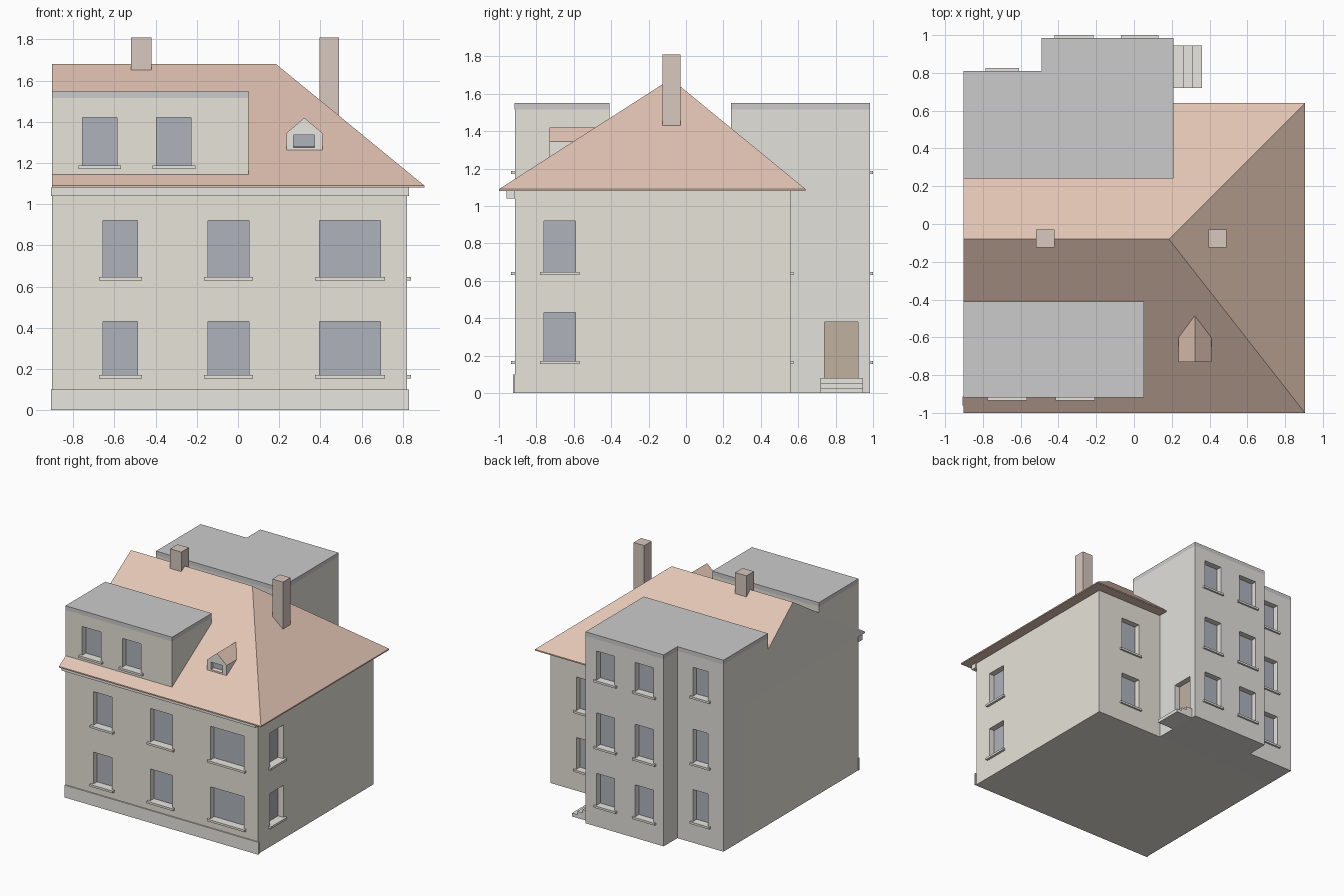
import bpy, bmesh

if "Cube" in bpy.data.objects:
    bpy.data.objects.remove(bpy.data.objects["Cube"])

def mat(name, r, g, b):
    m = bpy.data.materials.new(name)
    m.diffuse_color = (r, g, b, 1)
    m.use_nodes = True
    m.node_tree.nodes["Principled BSDF"].inputs["Base Color"].default_value = m.diffuse_color
    return m

CREAM = mat("cream_render", .80, .77, .69)
STONE = mat("stone_grey", .77, .75, .71)
TRIM = mat("pale_trim", .81, .79, .74)
TILE = mat("roof_tile", .77, .56, .46)
FLAT = mat("flat_roof_grey", .60, .60, .61)
GLASS = mat("window_glass", .43, .45, .50)
WOOD = mat("door_wood", .53, .44, .35)
BRICK = mat("chimney_brick", .68, .58, .52)


def mesh_object(name, verts, faces, *mats):
    bm = bmesh.new()
    vs = [bm.verts.new(v) for v in verts]
    for f in faces:
        bm.faces.new([vs[i] for i in f])
    bmesh.ops.recalc_face_normals(bm, faces=bm.faces)
    me = bpy.data.meshes.new(name)
    bm.to_mesh(me)
    bm.free()
    for m in mats:
        me.materials.append(m)
    ob = bpy.data.objects.new(name, me)
    bpy.context.collection.objects.link(ob)
    return ob


def prism(name, pts, axis, a, b, *mats):
    """Extrude a 2D outline: YZ points along x, or XZ points along y."""
    put = (lambda p, t: (t, *p)) if axis == "x" else (lambda p, t: (p[0], t, p[1]))
    n = len(pts)
    faces = [list(range(n)), list(range(n, 2 * n))]
    faces += [[i, (i + 1) % n, n + (i + 1) % n, n + i] for i in range(n)]
    return mesh_object(name, [put(p, a) for p in pts] + [put(p, b) for p in pts], faces, *mats)


def box(name, x, y, z, *mats):
    return prism(name, [(x[0], z[0]), (x[1], z[0]), (x[1], z[1]), (x[0], z[1])], "y", *y, *mats)


def opening(name, wall, axis, face, side, u, z, fill=GLASS, sill=.02, depth=.05, out=.02):
    """Cut a recess into a wall, then add its pane and sill."""
    def slab(part, d0, d1, uu, zz, *m):
        d = sorted((face + side * d0, face + side * d1))
        return box(part, *((d, uu) if axis == "x" else (uu, d)), zz, *m)
    cutter = slab("cutter", -depth, .1, u, z)
    cutter.hide_render = True
    mod = wall.modifiers.new("recess", "BOOLEAN")
    mod.operation, mod.solver, mod.object = "DIFFERENCE", "EXACT", cutter
    bpy.context.view_layer.objects.active = wall
    bpy.ops.object.modifier_apply(modifier=mod.name)
    bpy.data.objects.remove(cutter)
    slab(name + "_pane", -depth - .01, -depth + .003, u, z, fill)
    if sill:
        slab(name + "_sill", -depth, out, (u[0] - sill, u[1] + sill), (z[0] - .015, z[0] + .002), TRIM)


L, R, F, B = -.902, .82, -.915, .56      # main wall planes
LEVELS = [(.17, .43), (.645, .92), (1.185, 1.42)]
EAVE, RIDGE, TOP = 1.09, 1.68, 1.515

# main walls with front, right and rear windows
main = box("main_walls", (L, R), (F, B), (0, 1.08), CREAM)
for z in LEVELS[:2]:
    for u in [(-.655, -.487), (-.145, .053), (.395, .693)]:
        opening("front_window", main, "y", F, -1, u, z)
    opening("side_window", main, "x", R, 1, (-.76, -.59), z)
    opening("rear_window", main, "y", B, 1, (.42, .59), z, out=.015)

# plinth and cornice along the front
box("front_plinth", (-.907, .83), (-.925, F + .002), (0, .1), TRIM)
box("front_cornice", (-.907, .83), (-.96, F + .002), (1.04, 1.082), TRIM)

# hipped roof with a flat gable on the left
x0, x1, y0, y1 = L, .905, -1, .64
corners = [(x0, y0), (x1, y0), (x1, y1), (x0, y1)]
roof = mesh_object("main_roof",
                   [(*c, 1.08) for c in corners] + [(*c, EAVE) for c in corners]
                   + [(x0, -.08, RIDGE), (.185, -.08, RIDGE)],
                   [(0, 1, 2, 3), (0, 1, 5, 4), (1, 2, 6, 5), (2, 3, 7, 6), (4, 5, 9, 8),
                    (5, 6, 9), (6, 7, 8, 9), (0, 4, 8, 7, 3)], TILE, STONE)
for p in roof.data.polygons:
    if p.normal.x < -.9:
        p.material_index = 1

# rear annex in two depths, stepping over the roof slope
def annex(name, back, xa, xb):
    pts = [(B, 0), (back, 0), (back, TOP), (.24, TOP), (.24, 1.40), (B, 1.13)]
    box(name + "_flat_roof", (xa, xb), (.24, back), (TOP, 1.55), FLAT)
    return prism(name + "_walls", pts, "x", xa, xb, STONE)

shallow = annex("shallow_annex", .81, L, -.49)
deep = annex("deep_annex", .985, -.49, .21)
for z in LEVELS:
    opening("annex_window", shallow, "y", .81, 1, (-.765, -.63), z, out=.015)
    for u in [(-.40, -.235), (-.05, .11)]:
        opening("annex_window", deep, "y", .985, 1, u, z, out=.015)

# side door and steps
opening("door", deep, "x", .21, 1, (.74, .92), (.08, .38), WOOD, sill=0)
for i, xe in enumerate([.36, .312, .265]):
    box("door_step", (.21, xe), (.72, .945), (i * .027, (i + 1) * .027), TRIM)

# wide flat-roofed front dormer
dormer = prism("wide_dormer", [(F, 1.135), (F, TOP), (-.41, TOP), (-.41, 1.45)], "x", L, .05, CREAM)
box("wide_dormer_flat_roof", (L, .052), (F - .003, -.41), (TOP, 1.55), FLAT)
for u in [(-.755, -.587), (-.395, -.227)]:
    opening("dormer_window", dormer, "y", F, -1, u, LEVELS[2])

# small gabled dormer
small = prism("small_dormer", [(.235, 1.255), (.41, 1.255), (.41, 1.345), (.322, 1.42), (.235, 1.345)],
              "y", -.73, -.48, TRIM, TILE)
for p in small.data.polygons:
    if p.normal.z > .3:
        p.material_index = 1
opening("small_dormer_window", small, "y", -.73, -1, (.27, .372), (1.275, 1.335), sill=0, depth=.03)

# chimneys
box("ridge_chimney", (-.52, -.42), (-.125, -.03), (1.6, 1.81), BRICK)
box("hip_chimney", (.395, .49), (-.125, -.03), (1.4, 1.81), BRICK)
